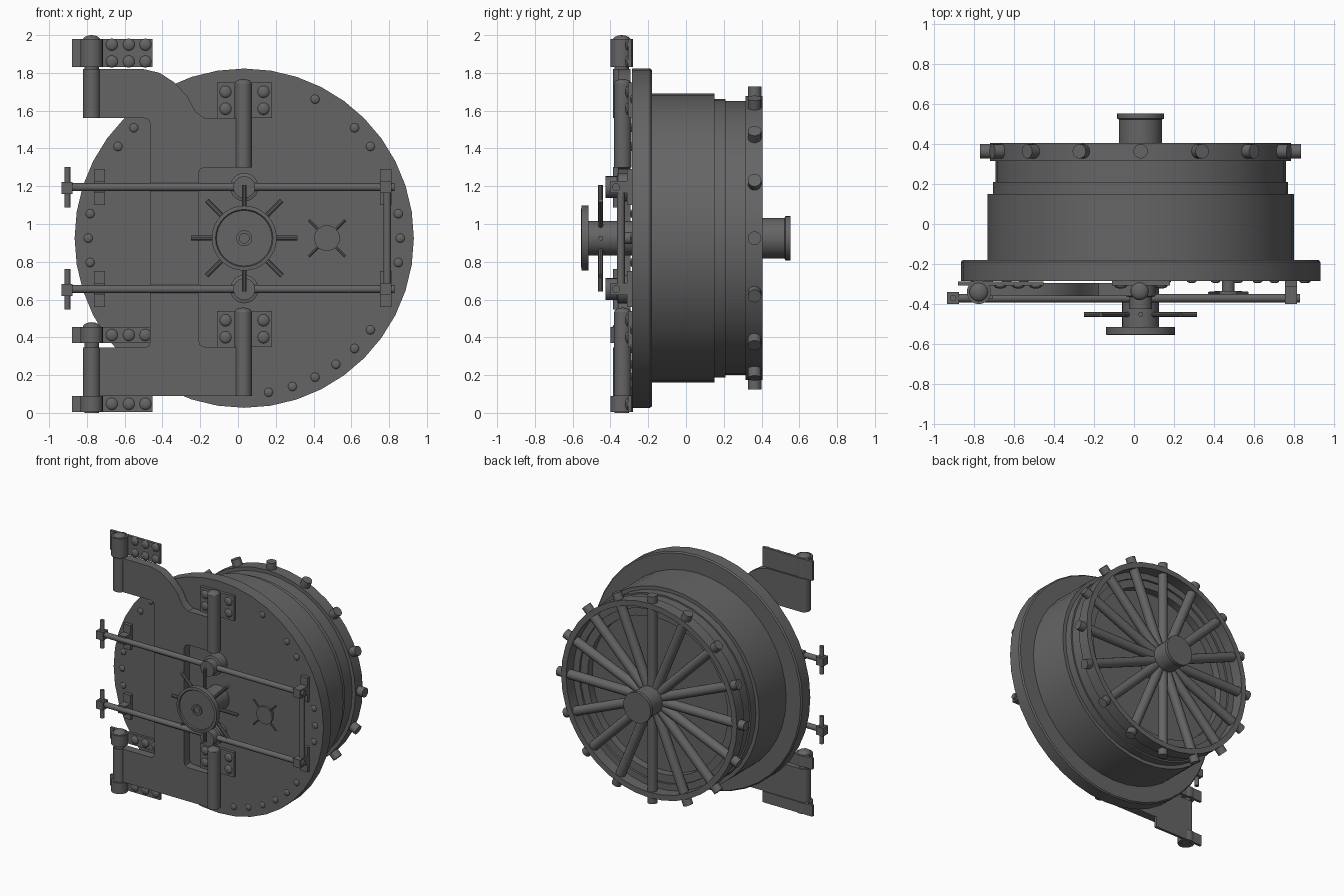
import bpy, bmesh, math
from mathutils import Vector

if "Cube" in bpy.data.objects:
    bpy.data.objects.remove(bpy.data.objects["Cube"])

CX, CZ = 0.033, 0.925          # door axis
steel = bpy.data.materials.new("dark_steel")
steel.diffuse_color = (.13, .13, .13, 1)
steel.use_nodes = True
steel.node_tree.nodes["Principled BSDF"].inputs["Base Color"].default_value = steel.diffuse_color


def finish(bm, name, smooth=True):
    bmesh.ops.recalc_face_normals(bm, faces=bm.faces)
    me = bpy.data.meshes.new(name)
    bm.to_mesh(me)
    bm.free()
    me.materials.append(steel)
    ob = bpy.data.objects.new(name, me)
    bpy.context.collection.objects.link(ob)
    if smooth:
        bpy.ops.object.select_all(action='DESELECT')
        bpy.context.view_layer.objects.active = ob
        ob.select_set(True)
        bpy.ops.object.shade_smooth_by_angle(angle=math.radians(35))
    return ob


def lathe(name, profile, x=CX, z=CZ, n=40, closed=False):
    """Revolve (radius, y) points around an axis parallel to y."""
    bm = bmesh.new()
    vs = [bm.verts.new((x + r, y, z)) for r, y in profile]
    pairs = list(zip(vs, vs[1:])) + ([(vs[-1], vs[0])] if closed else [])
    edges = [bm.edges.new(p) for p in pairs]
    bmesh.ops.spin(bm, geom=vs + edges, cent=(x, 0, z), axis=(0, 1, 0),
                   angle=2 * math.pi, steps=n, use_duplicate=False)
    bmesh.ops.remove_doubles(bm, verts=bm.verts, dist=1e-4)
    return finish(bm, name)


def rod(name, a, b, r, n=16):
    a, b = Vector(a), Vector(b)
    d = b - a
    bm = bmesh.new()
    bmesh.ops.create_cone(bm, cap_ends=True, segments=n, radius1=r, radius2=r, depth=d.length)
    m = d.to_track_quat('Z', 'Y').to_matrix().to_4x4()
    m.translation = (a + b) / 2
    bm.transform(m)
    return finish(bm, name)


def box(name, x0, x1, y0, y1, z0, z1):
    bm = bmesh.new()
    bmesh.ops.create_cube(bm, size=1)
    for v in bm.verts:
        v.co = ((x0 + x1) / 2 + v.co.x * (x1 - x0),
                (y0 + y1) / 2 + v.co.y * (y1 - y0),
                (z0 + z1) / 2 + v.co.z * (z1 - z0))
    return finish(bm, name, False)


def dome(name, loc, r, squash=(1, 1, 1)):
    bm = bmesh.new()
    bmesh.ops.create_uvsphere(bm, u_segments=14, v_segments=8, radius=r)
    for v in bm.verts:
        v.co = Vector(loc) + Vector(c * s for c, s in zip(v.co, squash))
    return finish(bm, name)


def polar(r, deg, y, x=CX, z=CZ):
    a = math.radians(deg)
    return (x + r * math.cos(a), y, z + r * math.sin(a))


# Door flange, stepped plug and rear bolt rim
lathe("door_flange", [(0, -.285), (.898, -.285), (.898, -.19), (.889, -.18), (0, -.18)])
lathe("door_plug", [(.5, -.18), (.765, -.18), (.765, .15), (.737, .15), (.737, .21), (.725, .21),
                    (.725, .3), (.6, .3), (.6, .24), (0, .24)])
lathe("bolt_rim", [(.71, .315), (.752, .315), (.752, .405), (.71, .405)], closed=True)
lathe("rim_backing", [(.66, .30), (.725, .30), (.725, .316), (.66, .316)], closed=True)

# Radial locking bolts and rear hub
for i in range(16):
    rod("locking_bolt", polar(.08, i * 22.5, .363), polar(.802, i * 22.5, .363), .036)
lathe("rear_hub", [(0, .24), (.108, .24), (.108, .522), (.117, .526), (.117, .553), (0, .553)], n=32)

# Flange rivets
for a in (0, 9, -9, 36, 45, 63, -36, -45, -54, -63, -72, -81, 135, 144, 171, 180, 189):
    dome("flange_rivet", polar(.826, a, -.285), .024, (1, .45, 1))

# Crane hinge frame
outline = [(-.79, 1.82), (-.5, 1.82), (-.415, 1.80), (-.336, 1.749), (-.267, 1.675), (-.225, 1.595),
           (-.177, 1.56), (.03, 1.56), (.03, 1.30), (-.177, 1.30), (-.2, 1.29), (-.21, 1.265),
           (-.21, .39), (-.2, .36), (-.177, .35), (.03, .35), (.03, .09), (-.79, .09),
           (-.79, .345), (-.495, .345), (-.473, .353), (-.465, .375), (-.465, 1.53),
           (-.473, 1.552), (-.495, 1.56), (-.79, 1.56)]
bm = bmesh.new()
face = bm.faces.new([bm.verts.new((x, -.36, z)) for x, z in outline])
ext = bmesh.ops.extrude_face_region(bm, geom=[face])
bmesh.ops.translate(bm, vec=(0, .065, 0),
                    verts=[g for g in ext["geom"] if isinstance(g, bmesh.types.BMVert)])
finish(bm, "crane_hinge_frame")

# Wall hinges on the left: leaf behind, knuckle wrapped around the pin
HX, HY = -.775, -.34
for z0, z1 in ((1.56, 1.82), (.09, .345)):
    rod("arm_barrel", (HX, HY, z0), (HX, HY, z1), .046, 20)
for z0, z1, rows in ((1.83, 1.98, (1.95, 1.86)), (.37, .455, (.412,)), (.005, .09, (.048,))):
    rod("wall_barrel", (HX, HY, z0), (HX, HY, z1), .06, 20)
    box("wall_plate", -.88, -.453, -.308, -.288, z0, z1)
    for z in rows:
        for x in (-.668, -.578, -.49):
            dome("wall_plate_rivet", (x, -.308, z), .032, (1, .45, 1))
for z0, z1 in ((1.80, 1.97), (.0, .45)):
    rod("hinge_pin", (HX, HY, z0), (HX, HY, z1), .038)
    dome("pin_cap", (HX, HY, z1), .05, (1, 1, .6))

# Door pivots at the centre line
for z0, z1, p0, p1 in ((1.30, 1.745, 1.56, 1.75), (.09, .535, .35, .54)):
    rod("pivot_barrel", (.028, -.335, z0), (.028, -.335, z1), .046, 20)
    dome("pivot_cap", (.028, -.335, z1), .045, (1, 1, .5))
    box("pivot_plate", -.11, .18, -.308, -.28, p0, p1)
    for x in (-.066, .135):
        for z in (p0 + .05, p1 - .05):
            dome("pivot_rivet", (x, -.308, z), .032, (1, .45, 1))

# Pressure bars with guides, collars and T handles
RY = -.37
for z in (1.195, .655):
    rod("pressure_bar", (-.93, RY, z), (.828, RY, z), .021)
    box("bar_handle_hub", -.935, -.875, -.40, -.34, z - .035, z + .028)
    rod("bar_handle", (-.903, RY, z - .107), (-.903, RY, z + .107), .016)
    for x in (-.733, .783):
        box("guide_plate", x - .03, x + .03, -.312, -.283, z - .095, z + .095)
        box("guide_block", x - .03, x + .03, -.40 if x > 0 else -.375, -.30, z - .032, z + .032)
    lathe("bar_collar", [(0, -.284), (.075, -.284), (.075, -.36), (.058, -.365), (.058, -.425), (0, -.425)],
          z=z, n=24)
rod("bar_link", (.79, -.345, .655), (.79, -.345, 1.195), .021)

# Main hand wheel
lathe("main_wheel", [(0, -.28), (.092, -.28), (.092, -.515), (.172, -.515), (.172, -.553), (.152, -.555),
                     (.147, -.547), (.042, -.547), (.042, -.555), (.026, -.555), (.026, -.547), (0, -.547)], n=32)
for i in range(8):
    rod("main_wheel_spoke", polar(.05, i * 45, -.452), polar(.282, i * 45, -.452), .013, 10)

# Small dial wheel
lathe("dial_wheel", [(0, -.28), (.032, -.28), (.032, -.335), (.068, -.335), (.068, -.352),
                     (0, -.352)], x=.471, n=24)
for a in (45, 135, 225, 315):
    rod("dial_spoke", polar(.03, a, -.345, .471), polar(.137, a, -.345, .471), .007, 8)
